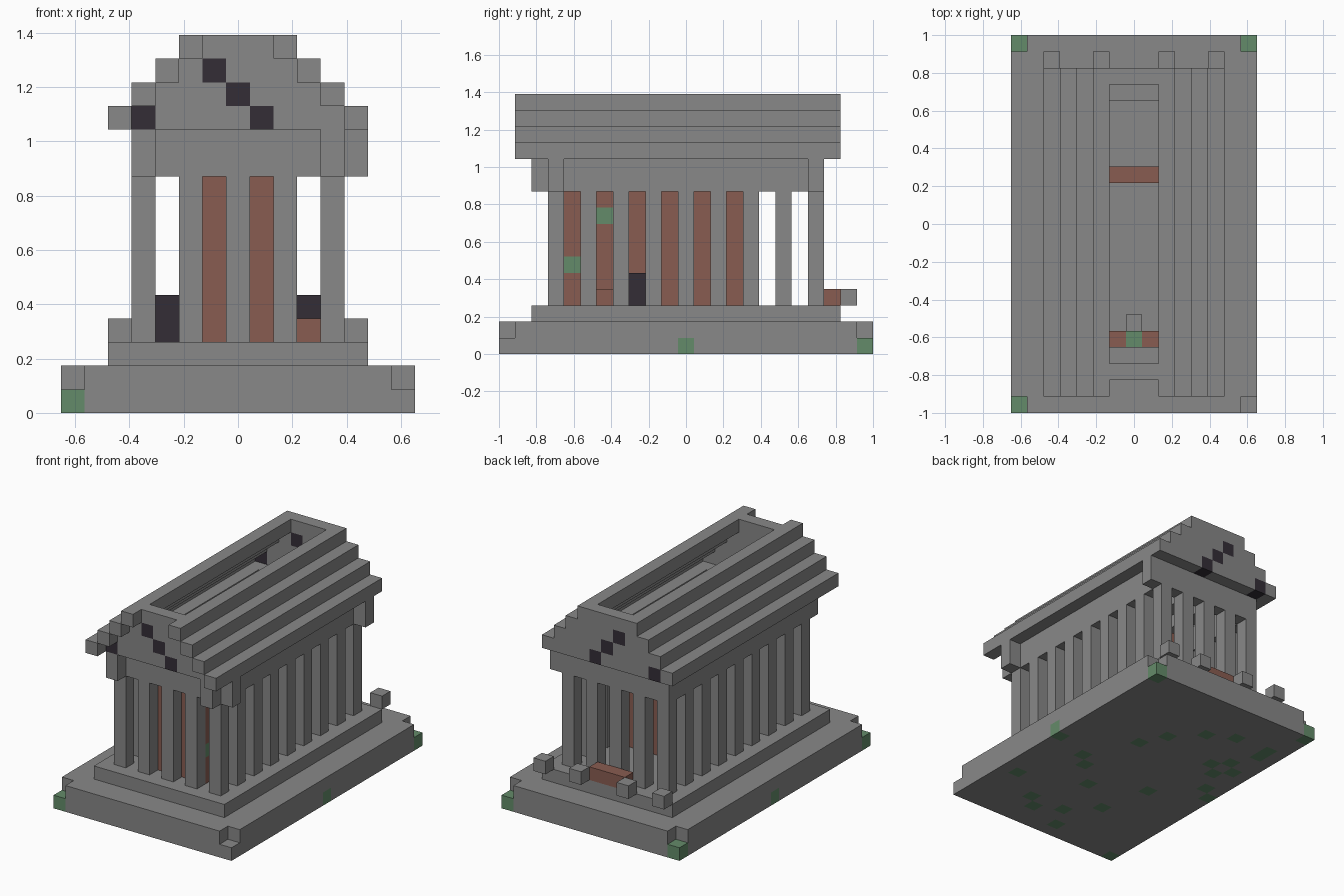
import bpy, bmesh
from mathutils import Vector
from itertools import product

if "Cube" in bpy.data.objects:
    bpy.data.objects.remove(bpy.data.objects["Cube"])

UNIT = 2 / 23
ORIGIN = Vector((7.5, 11.5, 0))


def material(name, rgb):
    m = bpy.data.materials.new(name)
    m.use_nodes = True
    m.diffuse_color = (*rgb, 1)
    m.node_tree.nodes["Principled BSDF"].inputs["Base Color"].default_value = (*rgb, 1)
    return m


MATS = [material("grey_stone", (0.246, 0.246, 0.246)),
        material("red_clay", (0.25, 0.108, 0.083)),
        material("green_moss", (0.127, 0.26, 0.144)),
        material("charred_stone", (0.034, 0.027, 0.037))]
STONE, CLAY, MOSS, CHAR = range(4)


def box(x0, x1, y0, y1, z0, z1):
    """Cells of a block, upper bounds excluded."""
    return set(product(range(x0, x1), range(y0, y1), range(z0, z1)))


def build(name, cells, base=STONE, patches=None):
    """Skin a set of unit cells, keeping outer faces; patches maps cells to other colours."""
    patches = patches or {}
    bm = bmesh.new()
    corners = {}

    def corner(p):
        key = tuple(round(c) for c in p)
        if key not in corners:
            corners[key] = bm.verts.new((Vector(key) - ORIGIN) * UNIT)
        return corners[key]

    for cell in sorted(cells):
        for axis, side in product(range(3), (0, 1)):
            step = Vector((0, 0, 0))
            step[axis] = 2 * side - 1
            beside = tuple(int(a + b) for a, b in zip(cell, step))
            if beside in cells:
                continue
            u, v = Vector((0, 0, 0)), Vector((0, 0, 0))
            u[(axis + 1) % 3] = v[(axis + 2) % 3] = 1
            p = Vector(cell) + (step if side else Vector((0, 0, 0)))
            loop = [p, p + u, p + u + v, p + v]
            face = bm.faces.new([corner(q) for q in (loop if side else loop[::-1])])
            face.material_index = patches.get(cell, base)
    # Merge flat areas of one colour
    bmesh.ops.dissolve_limit(bm, angle_limit=0.01, verts=bm.verts, edges=bm.edges,
                             delimit={'MATERIAL'})
    mesh = bpy.data.meshes.new(name)
    bm.to_mesh(mesh)
    bm.free()
    for m in MATS:
        mesh.materials.append(m)
    obj = bpy.data.objects.new(name, mesh)
    bpy.context.collection.objects.link(obj)
    return obj


# Foundation: mossy lower course, upper course with lost corners, and step
moss_spots = [(0, 0), (0, 22), (14, 22), (0, 11), (14, 11),
              (8, 16), (9, 14), (6, 18), (4, 19), (11, 10), (10, 9), (1, 18), (1, 19),
              (2, 16), (3, 15), (1, 15), (2, 14), (13, 5), (10, 3), (8, 7), (4, 9),
              (1, 12), (9, 2), (7, 3), (5, 5), (6, 1)]
build("foundation_lower", box(0, 15, 0, 23, 0, 1),
      patches={(x, y, 0): MOSS for x, y in moss_spots})
build("foundation_upper", box(0, 15, 1, 22, 1, 2) | box(1, 14, 0, 23, 1, 2))
build("foundation_step", box(2, 13, 2, 21, 2, 3))

# Colonnade: every other cell around the rim
for x, y in product(range(3, 12, 2), range(3, 20, 2)):
    if x in (3, 11) or y in (3, 19):
        build("column", box(x, x + 1, y, y + 1, 3, 10))

# Inner chamber of clay with moss patches
build("chamber_walls", box(5, 10, 4, 15, 3, 10) - box(6, 9, 5, 14, 3, 10), CLAY,
      {(9, 4, 5): MOSS, (9, 6, 8): MOSS, (7, 4, 9): MOSS})
build("altar", box(7, 8, 5, 6, 3, 5))

# Beam ring on the columns and the surviving corner blocks
build("beam", box(3, 12, 3, 20, 10, 12) - box(4, 11, 4, 19, 10, 12))
for x, y in ((3, 2), (11, 2), (12, 3), (12, 19)):
    build("beam_corner_block", box(x, x + 1, y, y + 1, 10, 12))

# Gables: stepped walls with charred cells
for name, y in (("front_gable", 2), ("back_gable", 20)):
    cells = set()
    for row in range(4):
        cells |= box(3 + row, 12 - row, y, y + 1, 12 + row, 13 + row)
    build(name, cells, patches={(x, y, z): CHAR
                                for x, z in ((3, 12), (8, 12), (7, 13), (6, 14))})

# Roof: stepped bars on each side, open along the ridge
for row in range(4):
    for x in (2 + row, 12 - row):
        build("roof_bar", box(x, x + 1, 1, 21, 12 + row, 13 + row))

# Fallen pieces
for x in (2, 5, 9, 12):
    build("fallen_stone", box(x, x + 1, 21, 22, 3, 4))
build("fallen_clay_slab", box(6, 9, 20, 21, 3, 4), CLAY)
build("fallen_clay_block", box(10, 11, 6, 7, 3, 4), CLAY)
build("charred_stump_left", box(10, 11, 8, 9, 3, 5), CHAR)
build("charred_stump_right", box(4, 5, 10, 11, 3, 5), CHAR)
